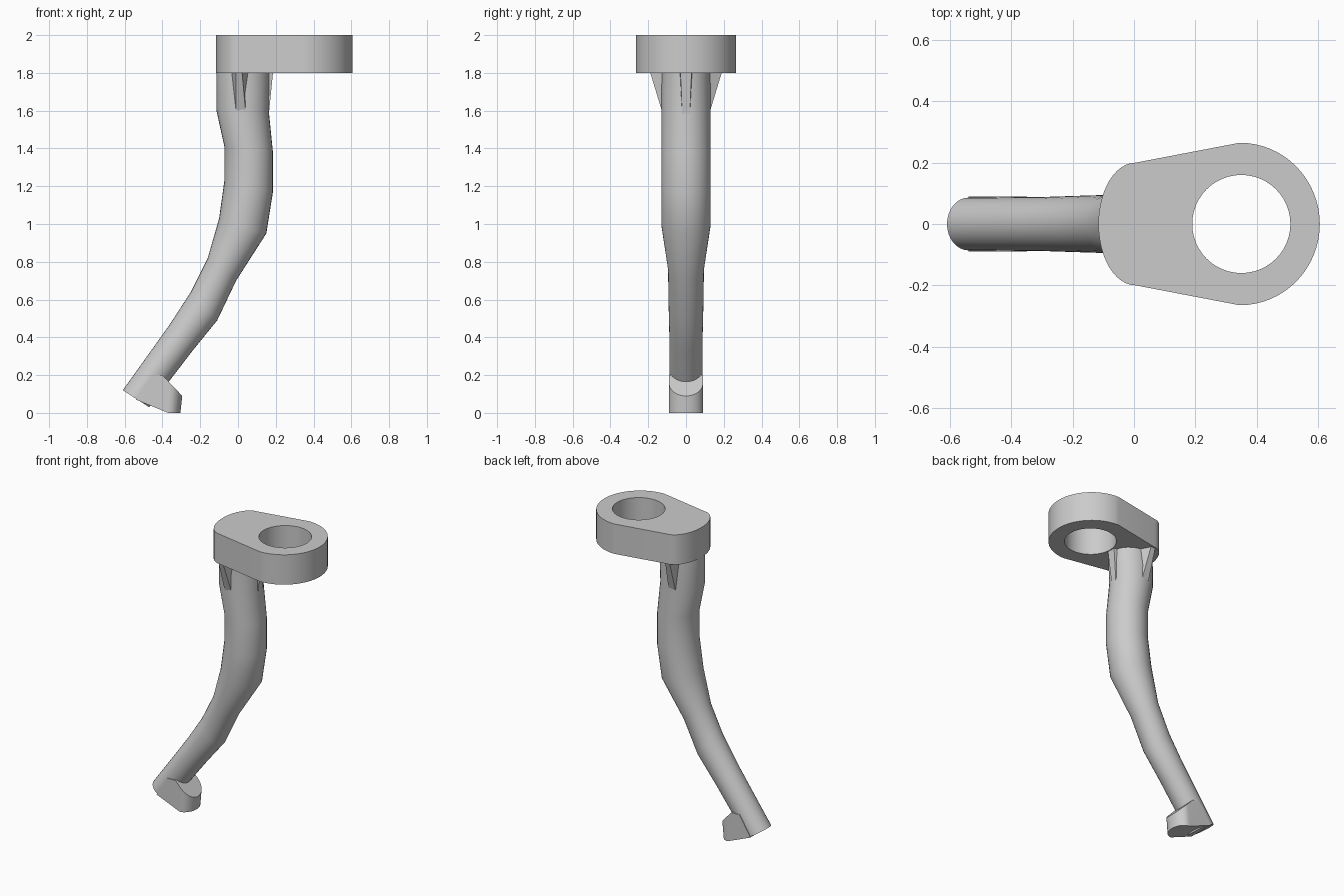
import bpy, bmesh
from math import sin, cos, pi, radians

cube = bpy.data.objects.get("Cube")
if cube:
    bpy.data.objects.remove(cube)

grey = bpy.data.materials.new("plain grey")
grey.use_nodes = True
GREY = (0.6, 0.6, 0.6, 1)
grey.diffuse_color = GREY
grey.node_tree.nodes["Principled BSDF"].inputs["Base Color"].default_value = GREY


def finish(name, bm, angle=35):
    bmesh.ops.recalc_face_normals(bm, faces=bm.faces)
    mesh = bpy.data.meshes.new(name)
    bm.to_mesh(mesh)
    bm.free()
    mesh.materials.append(grey)
    obj = bpy.data.objects.new(name, mesh)
    bpy.context.collection.objects.link(obj)
    bpy.ops.object.select_all(action="DESELECT")
    obj.select_set(True)
    bpy.context.view_layer.objects.active = obj
    bpy.ops.object.shade_smooth_by_angle(angle=radians(angle))
    return obj


def loft(name, rings, angle=35):
    """Skin a list of closed rings and cap both ends."""
    bm = bmesh.new()
    rows = [[bm.verts.new(p) for p in ring] for ring in rings]
    n = len(rows[0])
    for a, b in zip(rows, rows[1:]):
        for i in range(n):
            j = (i + 1) % n
            bm.faces.new((a[i], a[j], b[j], b[i]))
    bm.faces.new(rows[0])
    bm.faces.new(rows[-1])
    return finish(name, bm, angle)


def arc(cx, rx, ry, start, end, steps):
    angles = [start + (end - start) * i / steps for i in range(steps + 1)]
    return [(cx + rx * cos(a), ry * sin(a)) for a in angles]


# Top plate: small rounded end, tapered sides, large rounded end, through hole
outline = arc(0.345, 0.261, 0.265, -pi / 2, pi / 2, 32)
outline += arc(0.005, 0.121, 0.2, pi / 2, 3 * pi / 2, 24)
plate = loft("top_plate", [[(x, y, z) for x, y in outline] for z in (1.8, 2)])
hole = arc(0.35, 0.16, 0.16, 0, 2 * pi, 48)[:-1]
cutter = loft("hole_cutter", [[(x, y, z) for x, y in hole] for z in (1.7, 2.1)])
cutter.hide_render = True
cutter.hide_viewport = True
cut = plate.modifiers.new("hole", "BOOLEAN")
cut.operation = "DIFFERENCE"
cut.solver = "EXACT"
cut.object = cutter

# Curved arm: left x, left z, right x, right z, half depth of each section
sections = [
    (-0.114, 1.82, 0.17, 1.82, 0.13), (-0.114, 1.6, 0.163, 1.6, 0.13),
    (-0.072, 1.41, 0.185, 1.38, 0.13), (-0.072, 1.23, 0.185, 1.17, 0.13),
    (-0.10, 1.03, 0.15, 0.95, 0.13), (-0.16, 0.82, -0.01, 0.70, 0.095),
    (-0.25, 0.64, -0.11, 0.49, 0.092), (-0.36, 0.47, -0.24, 0.33, 0.088),
    (-0.61, 0.12, -0.47, 0.03, 0.086),
]
rings = []
for lx, lz, rx, rz, depth in sections:
    rings.append([((lx + rx) / 2 + (rx - lx) / 2 * c, depth * s,
                   (lz + rz) / 2 + (rz - lz) / 2 * c)
                  for c, s in arc(0, 1, 1, 0, 2 * pi, 32)[:-1]])
loft("curved_arm", rings, 40)

# Toe tab: sloped top, rounded tip
toe = []
for dx, y in arc(0, 0.065, 0.09, -pi / 2, pi / 2, 20):
    tip = -0.36 + dx
    toe.append([(x, y, z) for x, z in (
        (-0.54, 0.07), (-0.46, 0.2), (-0.40, 0.2),
        (tip, 0.2 - (tip + 0.4) * 1.05), (tip - 0.01, 0), (-0.375, 0.002))])
loft("toe_tab", toe, 30)

# Tapered ribs under the plate
for side, label in ((-1, "front"), (1, "back")):
    loft(label + "_rib", [
        [(-0.04, side * 0.10, 1.82), (-0.012, side * 0.195, 1.82),
         (0.02, side * 0.195, 1.82), (0.07, side * 0.10, 1.82)],
        [(-0.02, side * 0.08, 1.6), (-0.01, side * 0.128, 1.6),
         (0.04, side * 0.128, 1.6), (0.05, side * 0.08, 1.6)]], 20)
loft("left_rib", [
    [(0.1, -0.04, 1.82), (0.187, -0.03, 1.82), (0.187, 0.03, 1.82), (0.1, 0.04, 1.82)],
    [(0.1, -0.03, 1.58), (0.163, -0.02, 1.58), (0.163, 0.02, 1.58), (0.1, 0.03, 1.58)]], 20)
